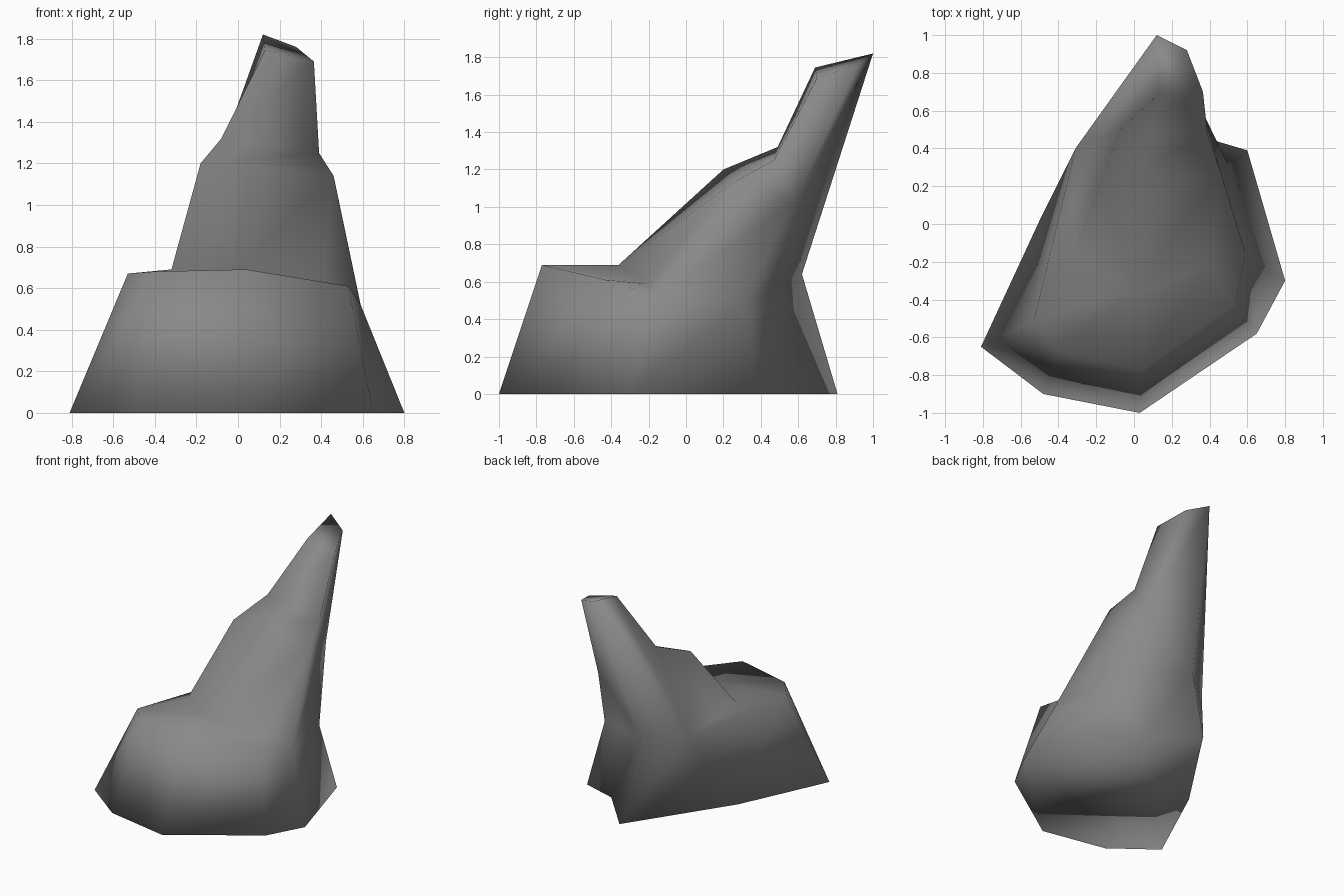
import bpy
import bmesh

if "Cube" in bpy.data.objects:
    bpy.data.objects.remove(bpy.data.objects["Cube"])

# Key points of the leaning rock, one letter each
POINTS = {
    # ground outline
    "a": (-.81, -.65, 0), "b": (-.48, -.90, 0), "c": (.03, -1.0, 0),
    "d": (.65, -.58, 0), "e": (.80, -.30, 0), "f": (.60, .39, 0),
    "g": (.33, .47, 0), "h": (.02, .81, 0), "i": (-.49, .04, 0),
    # ledge rim and waist
    "Y": (-.53, -.51, .67), "P": (-.40, -.67, .68), "X": (.04, -.77, .69),
    "U": (.53, -.43, .61), "T": (.59, -.155, .52), "W": (.50, .31, .50),
    "R": (-.04, .62, .64), "Q": (-.31, .40, .62),
    # back of the ledge
    "Z": (-.32, -.17, .69), "V": (0, -.36, .69), "S": (.40, -.22, .59),
    # shoulders
    "C": (-.18, .20, 1.20), "H": (.46, .27, 1.14), "K": (.37, .58, 1.03),
    "B": (-.08, .49, 1.32), "G": (.39, .47, 1.25),
    # peak
    "D": (.13, .69, 1.745), "E": (.365, .70, 1.69),
    "F": (.28, .92, 1.76), "A": (.12, 1.0, 1.82),
}

# Cross-section rings from the ground up; repeated letters pinch the loft
RINGS = ["abcdefghi", "YPXUTWWRQ", "ZVVSTWWRQ",
         "CCHHHKKRQ", "BBGGGKKRQ", "DDEEEFFAA"]

bm = bmesh.new()
verts = {k: bm.verts.new(p) for k, p in POINTS.items()}


def add_face(keys):
    keys = list(dict.fromkeys(keys))
    if len(keys) > 2:
        bm.faces.new([verts[k] for k in keys])


# Loft the walls between neighbouring rings
for low, high in zip(RINGS, RINGS[1:]):
    for n in range(len(low)):
        m = (n + 1) % len(low)
        add_face((low[n], low[m], high[m], high[n]))

# Close the underside and the peak
add_face(RINGS[0][::-1])
add_face(RINGS[-1])
bmesh.ops.recalc_face_normals(bm, faces=bm.faces[:])
for face in bm.faces:
    face.smooth = True

mesh = bpy.data.meshes.new("rock")
bm.to_mesh(mesh)
bm.free()

# Single stone colour
stone = bpy.data.materials.new("stone grey")
stone.diffuse_color = (.25, .25, .25, 1)
stone.use_nodes = True
stone.node_tree.nodes["Principled BSDF"].inputs["Base Color"].default_value = stone.diffuse_color
mesh.materials.append(stone)

rock = bpy.data.objects.new("rock", mesh)
bpy.context.collection.objects.link(rock)
